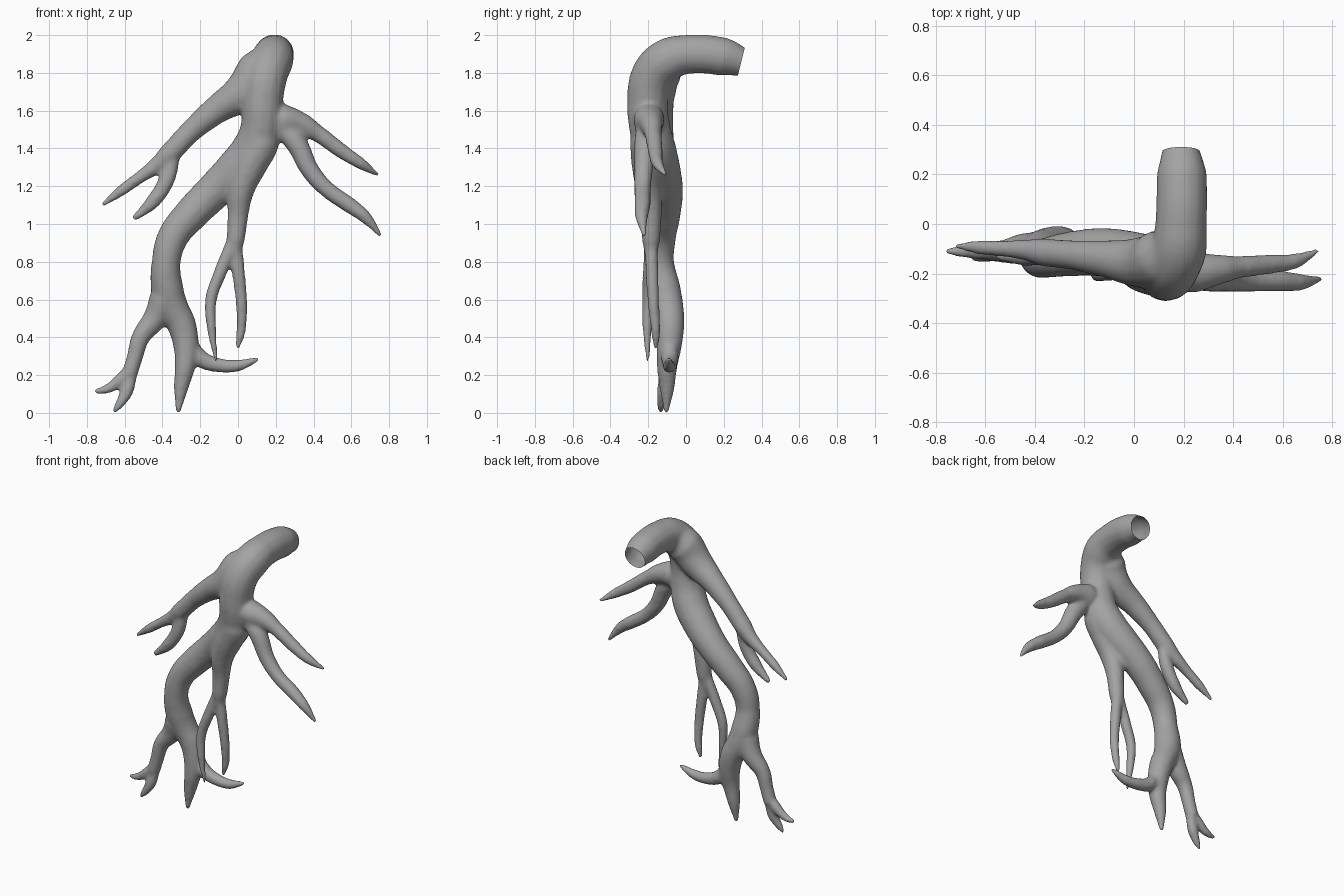
import bpy, bmesh
from mathutils import Vector

curve = bpy.data.curves.new("root", 'CURVE')
curve.dimensions = '3D'
curve.bevel_depth = 1.0
curve.bevel_resolution = 5
curve.resolution_u = 8
curve.use_fill_caps = True


def limb(*pts):
    """Tapered tube through (x, y, z, radius) points."""
    s = curve.splines.new('BEZIER')
    s.bezier_points.add(len(pts) - 1)
    for p, (x, y, z, r) in zip(s.bezier_points, pts):
        p.co = (x, y, z)
        p.radius = r
        p.handle_left_type = p.handle_right_type = 'AUTO'


# bent trunk running on through the big lower-left limb to its right fork
limb((.19, .36, 1.835, .06), (.19, .30, 1.855, .077), (.193, .2, 1.885, .103), (.19, 0, 1.897, .105),
     (.18, -.1, 1.868, .115), (.15, -.175, 1.79, .115), (.13, -.203, 1.65, .109), (.12, -.19, 1.5, .11),
     (.08, -.165, 1.4, .113), (0, -.14, 1.3, .11), (-.12, -.115, 1.18, .1),
     (-.25, -.12, 1.05, .092), (-.345, -.135, .93, .083), (-.38, -.14, .8, .077), (-.375, -.115, .66, .087),
     (-.345, -.095, .56, .083), (-.3, -.085, .47, .078), (-.275, -.09, .35, .068), (-.28, -.1, .25, .056),
     (-.3, -.1, .14, .042), (-.317, -.105, -.003, .014))
# its left fork and two toes
limb((-.375, -.12, .7, .05), (-.395, -.11, .6, .078), (-.44, -.1, .5, .065), (-.515, -.11, .4, .05),
     (-.545, -.11, .3, .044), (-.575, -.11, .2, .043))
limb((-.555, -.11, .25, .03), (-.625, -.11, .175, .035), (-.69, -.11, .128, .028), (-.762, -.11, .113, .014))
limb((-.555, -.11, .25, .03), (-.59, -.12, .11, .036), (-.625, -.13, .05, .027), (-.66, -.135, .0, .013))
# side shoot of the right fork
limb((-.28, -.09, .42, .04), (-.2, -.085, .29, .047), (-.1, -.085, .252, .039), (0, -.09, .25, .033),
     (.06, -.09, .268, .024), (.112, -.09, .288, .013))
# middle limb and its two tips
limb((.13, -.2, 1.6, .06), (.12, -.2, 1.43, .098), (.07, -.2, 1.32, .09), (.015, -.195, 1.18, .073),
     (0, -.185, 1.05, .056), (-.012, -.185, .92, .05), (-.02, -.185, .84, .035))
limb((-.02, -.185, .93, .034), (-.095, -.195, .74, .036), (-.143, -.2, .6, .033), (-.14, -.205, .45, .027), (-.115, -.203, .27, .012))
limb((-.015, -.185, .93, .034), (.002, -.18, .75, .036), (.02, -.17, .55, .031), (.014, -.16, .42, .026), (-.004, -.16, .34, .014))
# right limb, upper and lower forks
limb((.13, -.2, 1.56, .055), (.24, -.195, 1.55, .086), (.33, -.185, 1.53, .064), (.42, -.175, 1.48, .046),
     (.55, -.162, 1.385, .041), (.65, -.15, 1.32, .033), (.745, -.107, 1.258, .013))
limb((.17, -.205, 1.56, .05), (.3, -.215, 1.44, .06), (.385, -.225, 1.28, .05), (.47, -.23, 1.185, .045),
     (.59, -.23, 1.1, .044), (.67, -.235, 1.04, .036), (.757, -.222, .935, .013))
# upper-left limb and its forks
limb((.18, -.06, 1.89, .08), (.11, -.135, 1.81, .118), (.03, -.155, 1.705, .104), (-.12, -.14, 1.6, .075), (-.25, -.125, 1.49, .06),
     (-.36, -.115, 1.375, .058), (-.43, -.105, 1.31, .045), (-.52, -.1, 1.247, .034),
     (-.62, -.095, 1.175, .031), (-.72, -.088, 1.1, .014))
limb((-.335, -.12, 1.4, .035), (-.375, -.125, 1.24, .044), (-.445, -.13, 1.125, .041), (-.555, -.13, 1.025, .018))

# fuse all limbs into one smooth skin
src = bpy.data.objects.new("root", curve)
bpy.context.collection.objects.link(src)
bpy.context.view_layer.objects.active = src
src.select_set(True)
bpy.ops.object.convert(target='MESH')
root = bpy.context.object
m = root.modifiers.new("fuse", 'REMESH')
m.mode = 'VOXEL'
m.voxel_size = .01
m = root.modifiers.new("soften", 'SMOOTH')
m.factor = .5
m.iterations = 20
for name in ("fuse", "soften"):
    bpy.ops.object.modifier_apply(modifier=name)

# open hollow end of the trunk
bm = bmesh.new()
bm.from_mesh(root.data)
end = [f for f in bm.faces if f.calc_center_median().y > .1]
geom = end + list({e for f in end for e in f.edges}) + list({v for f in end for v in f.verts})
bmesh.ops.bisect_plane(bm, geom=geom, clear_outer=True,
                       plane_co=Vector((.19, .293, 1.86)), plane_no=Vector((0, .97, -.24)))
bm.to_mesh(root.data)
bm.free()
root.data.shade_smooth()

# dark grey skin
skin = bpy.data.materials.new("dark_grey")
skin.diffuse_color = (.37, .37, .37, 1)
root.data.materials.clear()
root.data.materials.append(skin)
